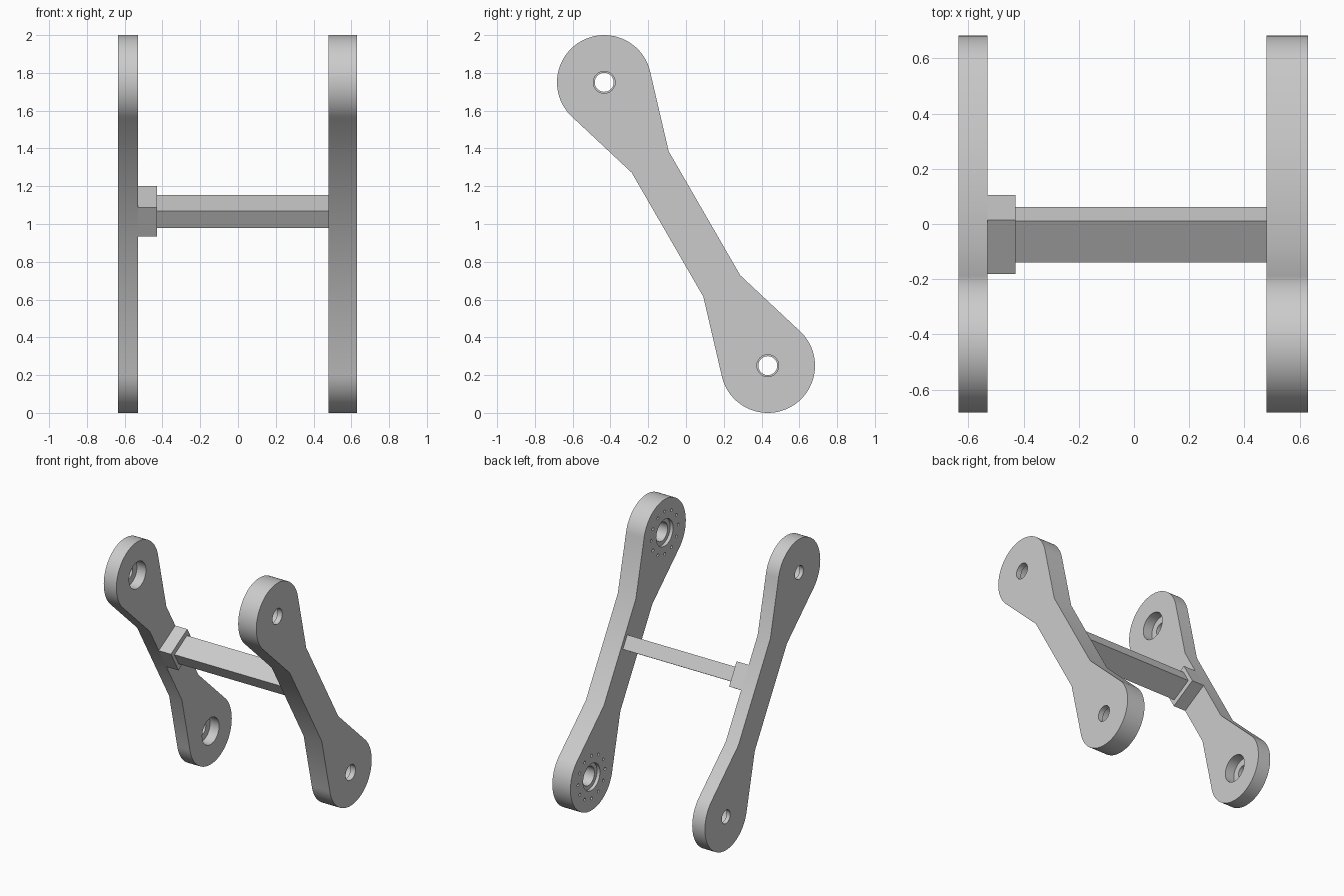
import bpy, bmesh
from math import cos, sin, pi, radians
from mathutils import Matrix, Vector

if "Cube" in bpy.data.objects:
    bpy.data.objects.remove(bpy.data.objects["Cube"])

TILT = radians(30)      # lean of the linkage arms towards the front
HUB = 0.866             # distance of each pivot from the arm centre
RADIUS = 0.25
NECK = (0.379, 0.113)   # half length and half width of the straight middle

grey = bpy.data.materials.new("plain grey")
grey.use_nodes = True
grey.diffuse_color = (0.6, 0.6, 0.6, 1)
grey.node_tree.nodes["Principled BSDF"].inputs["Base Color"].default_value = (0.6, 0.6, 0.6, 1)


def place(x, u, v):
    """Point at distance u along the tilted arm and v across it."""
    return Vector((x, v * cos(TILT) - u * sin(TILT), 1 + u * cos(TILT) + v * sin(TILT)))


def prism(name, outline, x0, x1):
    """Extrude an outline of (u, v) points from x0 to x1."""
    bm = bmesh.new()
    face = bm.faces.new([bm.verts.new(place(x0, u, v)) for u, v in outline])
    grown = bmesh.ops.extrude_face_region(bm, geom=[face])["geom"]
    bmesh.ops.translate(bm, vec=(x1 - x0, 0, 0),
                        verts=[g for g in grown if isinstance(g, bmesh.types.BMVert)])
    bmesh.ops.recalc_face_normals(bm, faces=bm.faces)
    mesh = bpy.data.meshes.new(name)
    bm.to_mesh(mesh)
    bm.free()
    mesh.materials.append(grey)
    obj = bpy.data.objects.new(name, mesh)
    bpy.context.collection.objects.link(obj)
    return obj


def circle(u, v, r, n=48):
    return [(u + r * cos(2 * pi * i / n), v + r * sin(2 * pi * i / n)) for i in range(n)]


def box(u, half_u, half_v):
    return [(u - half_u, -half_v), (u + half_u, -half_v), (u + half_u, half_v), (u - half_u, half_v)]


def arm_outline():
    """Dog-bone shape: round hub at each end, narrow neck between."""
    angles = [radians(-110 + 220 * i / 48) for i in range(49)]
    half = [(NECK[0], -NECK[1])]
    half += [(HUB + RADIUS * cos(a), RADIUS * sin(a)) for a in angles]
    half += [NECK]
    return half + [(-u, -v) for u, v in half]


def cut(target, outline, x0, x1):
    """Subtract one prism from the target, then discard the cutter."""
    cutter = prism("cutter", outline, x0, x1)
    cutter.hide_render = True
    mod = target.modifiers.new("cut", "BOOLEAN")
    mod.object = cutter
    mod.solver = "EXACT"
    bpy.context.view_layer.objects.active = target
    bpy.ops.object.modifier_apply(modifier=mod.name)
    bpy.data.objects.remove(cutter)


# Thin arm on the right: pivot hole with a deep recess on the inner face
thin_arm = prism("right_arm", arm_outline(), -0.635, -0.53)
for u in (-HUB, HUB):
    cut(thin_arm, circle(u, 0, 0.05), -0.7, -0.5)
    cut(thin_arm, circle(u, 0, 0.1), -0.605, -0.5)

# Thick arm on the left: stepped bore and a ring of bolt holes on the inner face
thick_arm = prism("left_arm", arm_outline(), 0.48, 0.63)
for u in (-HUB, HUB):
    cut(thick_arm, circle(u, 0, 0.058), 0.4, 0.7)
    cut(thick_arm, circle(u, 0, 0.07), 0.4, 0.59)
    cut(thick_arm, circle(u, 0, 0.1), 0.4, 0.505)
    for i in range(12):
        a = 2 * pi * i / 12
        cut(thick_arm, circle(u + 0.16 * cos(a), 0.16 * sin(a), 0.011, 12), 0.4, 0.53)

# Cross bar and the socket that holds it
prism("cross_bar", box(0.077, 0.0515, 0.086), -0.44, 0.48)
prism("bar_socket", box(0.077, 0.0895, NECK[1]), -0.53, -0.43)

# Smooth the round surfaces, keep the corners sharp
for arm in (thin_arm, thick_arm):
    bpy.ops.object.select_all(action="DESELECT")
    arm.select_set(True)
    bpy.context.view_layer.objects.active = arm
    bpy.ops.object.shade_smooth_by_angle(angle=radians(20))
